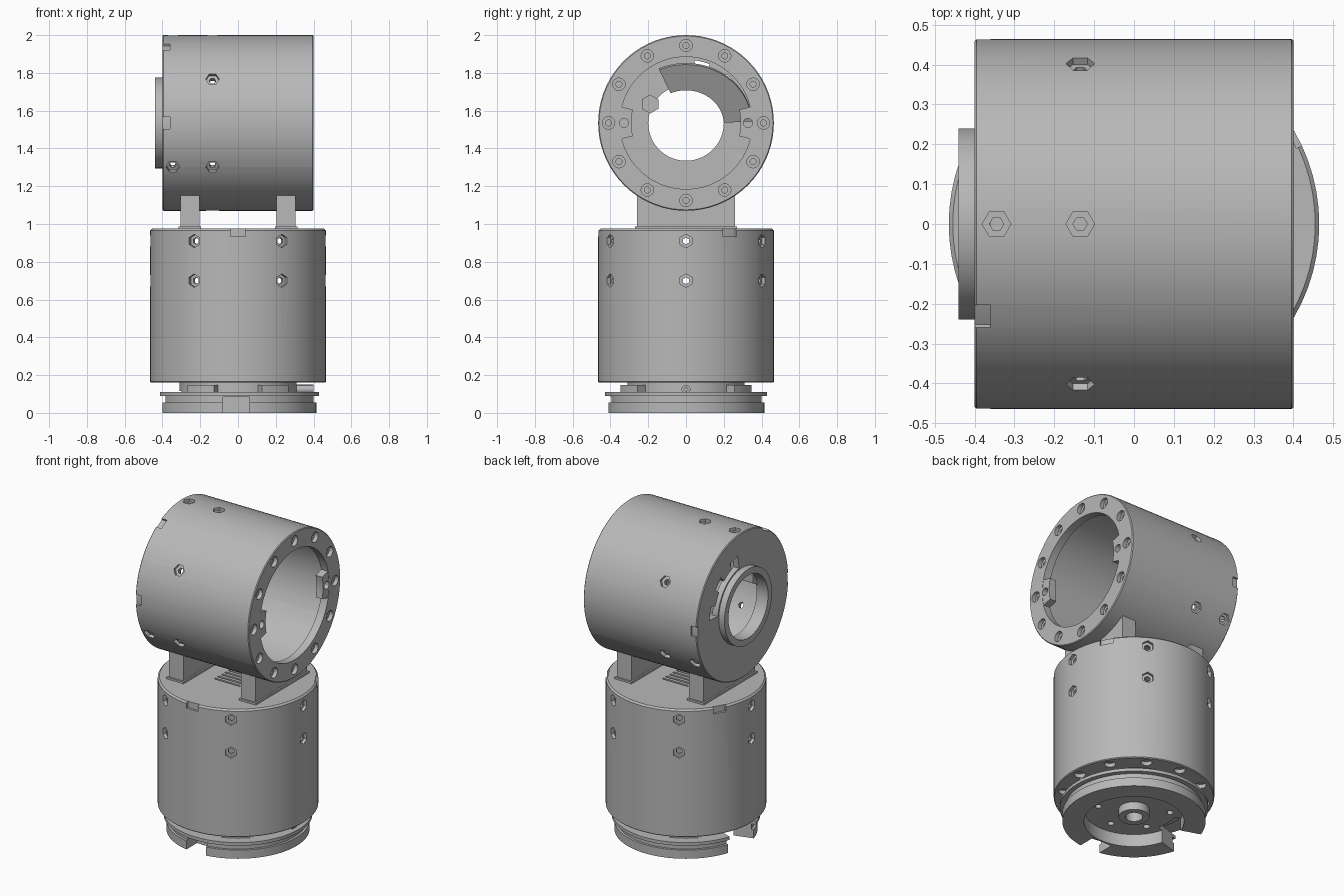
import bpy, bmesh
from math import radians, cos, sin
from mathutils import Matrix, Vector

if "Cube" in bpy.data.objects:
    bpy.data.objects.remove(bpy.data.objects["Cube"])

grey = bpy.data.materials.new("plain_grey")
grey.use_nodes = True
colour = (0.48, 0.48, 0.48, 1)
grey.diffuse_color = colour
grey.node_tree.nodes["Principled BSDF"].inputs["Base Color"].default_value = colour

R = 0.465                     # radius of both housings
UP = Matrix.Translation((0, 0, 1.535)) @ Matrix.Rotation(radians(90), 4, 'Y')
ID = Matrix.Identity(4)


def merge(bm, part, m):
    bmesh.ops.recalc_face_normals(part, faces=part.faces)
    part.transform(m)
    me = bpy.data.meshes.new("part")
    part.to_mesh(me)
    part.free()
    bm.from_mesh(me)
    bpy.data.meshes.remove(me)


def lathe(bm, profile, seg=72, m=ID):
    """Revolve a closed (radius, height) outline about z."""
    p = bmesh.new()
    vs = [p.verts.new((r, 0, z)) for r, z in profile]
    es = [p.edges.new((vs[i - 1], vs[i])) for i in range(len(vs))
          if profile[i - 1][0] + profile[i][0] > 0]
    bmesh.ops.spin(p, geom=vs + es, axis=(0, 0, 1), cent=(0, 0, 0),
                   angle=radians(360), steps=seg, use_merge=True)
    bmesh.ops.remove_doubles(p, verts=p.verts, dist=1e-5)
    merge(bm, p, m)


def prism(bm, pts, z0, z1, m=ID):
    p = bmesh.new()
    f = p.faces.new([p.verts.new((x, y, z0)) for x, y in pts])
    ext = bmesh.ops.extrude_face_region(p, geom=[f])["geom"]
    bmesh.ops.translate(p, vec=(0, 0, z1 - z0),
                        verts=[v for v in ext if isinstance(v, bmesh.types.BMVert)])
    merge(bm, p, m)


def sector(bm, r0, r1, a0, a1, z0, z1, m=ID):
    n = max(4, int((a1 - a0) / 5))
    angs = [radians(a0 + (a1 - a0) * i / n) for i in range(n + 1)]
    pts = [(r1 * cos(a), r1 * sin(a)) for a in angs]
    pts += [(r0 * cos(a), r0 * sin(a)) for a in reversed(angs)]
    prism(bm, pts, z0, z1, m)


def box(bm, size, centre, m=ID):
    p = bmesh.new()
    bmesh.ops.create_cube(p, size=1)
    merge(bm, p, m @ Matrix.Translation(centre) @ Matrix.Diagonal(Vector((*size, 1))))


def radial(angle, r, z):
    return (Matrix.Rotation(radians(angle), 4, 'Z') @ Matrix.Translation((r, 0, z))
            @ Matrix.Rotation(radians(90), 4, 'Y'))


def finish(name, bm):
    me = bpy.data.meshes.new(name)
    bm.to_mesh(me)
    bm.free()
    me.materials.append(grey)
    ob = bpy.data.objects.new(name, me)
    bpy.context.collection.objects.link(ob)
    return ob


def activate(ob):
    bpy.ops.object.select_all(action='DESELECT')
    ob.select_set(True)
    bpy.context.view_layer.objects.active = ob


def cut(ob, bm):
    tool = finish("cutter", bm)
    tool.hide_render = True
    mod = ob.modifiers.new("cut", 'BOOLEAN')
    mod.operation, mod.solver, mod.object = 'DIFFERENCE', 'EXACT', tool
    activate(ob)
    bpy.ops.object.modifier_apply(modifier=mod.name)
    bpy.data.objects.remove(tool)


def smooth(ob):
    activate(ob)
    bpy.ops.object.shade_smooth_by_angle(angle=radians(30))


SCREW = [(0, -.08), (.018, -.08), (.018, -.02), (.036, -.02), (.036, .03), (0, .03)]
BOLT = [(0, -.045), (.016, -.045), (.016, -.025), (.033, -.025), (.033, .03), (0, .03)]

# Upper housing: horizontal tube with a flange at +x and a bossed plate at -x
bm = bmesh.new()
lathe(bm, [(.2, -.44), (.24, -.44), (.24, -.4), (.46, -.4), (R, -.395), (R, .395),
           (.46, .4), (.35, .4), (.35, .35), (.42, .35), (.42, -.36), (.2, -.36)], m=UP)
upper = finish("upper_housing", bm)
c = bmesh.new()
for k in range(6):
    lathe(c, SCREW, 6, UP @ radial(60 * k, R, -.135))
for k in (60, 180, 300):
    lathe(c, SCREW, 6, UP @ radial(k, R, -.345))
for k in range(12):
    a = radians(30 * k)
    lathe(c, BOLT, 16, UP @ Matrix.Translation((.41 * cos(a), .41 * sin(a), .4)))
for k in (90, 210, 270):
    sector(c, .452, .5, k - 4, k + 4, -.41, -.36, UP)
cut(upper, c)

# Scalloped opening in the end plate
c = bmesh.new()
sector(c, .25, .29, 95, 172, -.5, -.3, UP)
cut(upper, c)
c = bmesh.new()
for k in (102, 133, 165):
    sector(c, .27, .335, k - 7, k + 7, -.5, -.3, UP)
cut(upper, c)
smooth(upper)

# Flange lugs with pin holes
bm = bmesh.new()
c = bmesh.new()
for k in (90, 270):
    sector(bm, .29, .36, k - 14, k + 14, .352, .398, UP)
    a = radians(k)
    lathe(c, [(0, .3), (.024, .3), (.024, .45), (0, .45)], 16,
          UP @ Matrix.Translation((.328 * cos(a), .328 * sin(a), 0)))
lugs = finish("flange_lugs", bm)
cut(lugs, c)
smooth(lugs)

# Inner bracket, leaning, and its nut
bm = bmesh.new()
tilt = UP @ Matrix.Translation((0, 0, -.34)) @ Matrix.Rotation(radians(25), 4, 'Y')
sector(bm, .2, .35, 93, 204, 0, .02, tilt)
smooth(finish("inner_bracket", bm))
bm = bmesh.new()
lathe(bm, [(0, -.37), (.05, -.37), (.05, -.3), (0, -.3)], 6,
      UP @ Matrix.Translation((-.1, -.19, 0)))
finish("inner_nut", bm)

# Lower housing: upright closed drum
bm = bmesh.new()
lathe(bm, [(0, .975), (.455, .975), (R, .965), (R, .165), (.46, .16), (.25, .16),
           (.25, .2), (.43, .2), (.43, .94), (0, .94)])
lower = finish("lower_housing", bm)
c = bmesh.new()
for k in range(6):
    for z in (.70, .91):
        lathe(c, SCREW, 6, radial(60 * k, R, z))
for k in range(12):
    a = radians(30 * k)
    lathe(c, BOLT, 16, Matrix.Translation((.41 * cos(a), .41 * sin(a), .16))
          @ Matrix.Rotation(radians(180), 4, 'X'))
for k in (30, 150, 270):
    sector(c, .45, .5, k - 5, k + 5, .935, .99)
for i in range(7):
    box(c, (.18, .014, .1), (0, .035 * (i - 3), .96))
cut(lower, c)
smooth(lower)

# Two bridge legs shaped to the upper housing
for side, x in (("left", .255), ("right", -.255)):
    bm = bmesh.new()
    box(bm, (.1, .52, .23), (x, 0, 1.085))
    leg = finish(side + "_bridge_leg", bm)
    c = bmesh.new()
    lathe(c, [(0, -.6), (.45, -.6), (.45, .6), (0, .6)], m=UP)
    cut(leg, c)
    smooth(leg)
    bm = bmesh.new()
    box(bm, (.12, .54, .02), (x, 0, .977))
    finish(side + "_leg_foot", bm)

# Bayonet base with groove, recess and central hub
bm = bmesh.new()
lathe(bm, [(.05, .17), (.31, .17), (.31, .11), (.43, .11), (.43, .09), (.4, .09),
           (.4, .055), (.415, .055), (.415, 0), (.29, 0), (.29, .08),
           (.09, .08), (.09, .03), (.05, .03)])
base = finish("bayonet_base", bm)
c = bmesh.new()
sector(c, .25, .5, 161, 196, -.05, .115)
box(c, (.14, .3, .14), (-.01, -.45, .015))
for k in range(6):
    a = radians(60 * k + 30)
    lathe(c, [(0, .06), (.02, .06), (.02, .12), (0, .12)], 12,
          Matrix.Translation((.21 * cos(a), .21 * sin(a), 0)))
cut(base, c)
smooth(base)

# Lock blocks and screw on the neck
bm = bmesh.new()
for k in (57, 123, 237, 303):
    sector(bm, .3, .37, k - 13, k + 13, .105, .148)
smooth(finish("neck_blocks", bm))
bm = bmesh.new()
lathe(bm, [(.01, -.05), (.024, -.05), (.024, .06), (.01, .06)], 12, radial(0, .34, .125))
smooth(finish("neck_screw", bm))
